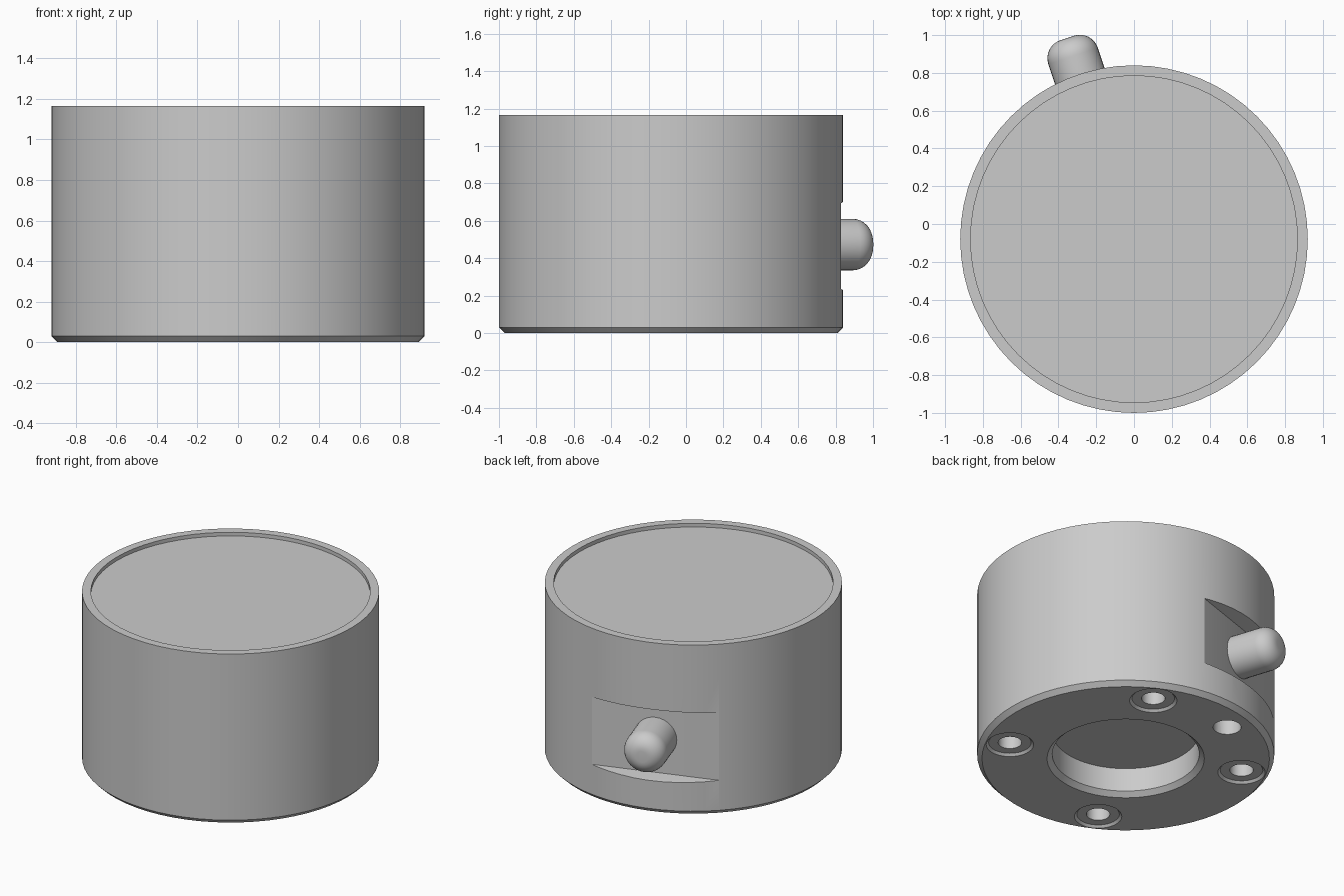
import bpy
import bmesh
import math
from mathutils import Matrix, Vector

if "Cube" in bpy.data.objects:
    bpy.data.objects.remove(bpy.data.objects["Cube"], do_unlink=True)

CENTRE = Vector((0, -0.08, 0))
RADIUS = 0.92
KNOB_ANGLE = math.radians(108.4)

grey = bpy.data.materials.new("plain grey")
grey.use_nodes = True
colour = (0.6, 0.6, 0.6, 1)
grey.diffuse_color = colour
grey.node_tree.nodes["Principled BSDF"].inputs["Base Color"].default_value = colour


def make_object(name, bm, matrix):
    bmesh.ops.recalc_face_normals(bm, faces=bm.faces)
    mesh = bpy.data.meshes.new(name)
    bm.to_mesh(mesh)
    bm.free()
    mesh.materials.append(grey)
    obj = bpy.data.objects.new(name, mesh)
    obj.matrix_world = matrix
    bpy.context.collection.objects.link(obj)
    return obj


def lathe(name, profile, matrix, sides=64):
    """Spin (radius, height) points about z; the profile starts and ends on the axis."""
    bm = bmesh.new()
    verts = [bm.verts.new((r, 0, z)) for r, z in profile]
    edges = [bm.edges.new(pair) for pair in zip(verts, verts[1:])]
    bmesh.ops.spin(bm, geom=verts + edges, axis=(0, 0, 1), cent=(0, 0, 0),
                   angle=math.tau, steps=sides)
    bmesh.ops.remove_doubles(bm, verts=bm.verts, dist=0.0005)
    return make_object(name, bm, matrix)


def extrude_profile(name, profile, half_width, matrix):
    """Extrude an outline in the x-z plane along y."""
    bm = bmesh.new()
    face = bm.faces.new([bm.verts.new((x, -half_width, z)) for x, z in profile])
    side = bmesh.ops.extrude_face_region(bm, geom=[face])["geom"]
    moved = [v for v in side if isinstance(v, bmesh.types.BMVert)]
    bmesh.ops.translate(bm, verts=moved, vec=(0, 2 * half_width, 0))
    return make_object(name, bm, matrix)


def cut(target, cutter):
    cutter.hide_render = True
    mod = target.modifiers.new(cutter.name, 'BOOLEAN')
    mod.operation = 'DIFFERENCE'
    mod.solver = 'EXACT'
    mod.object = cutter
    bpy.context.view_layer.objects.active = target
    bpy.ops.object.modifier_apply(modifier=mod.name)
    bpy.data.objects.remove(cutter, do_unlink=True)


def smooth(obj):
    bpy.ops.object.select_all(action='DESELECT')
    obj.select_set(True)
    bpy.context.view_layer.objects.active = obj
    bpy.ops.object.shade_smooth_by_angle(angle=math.radians(25))


base = Matrix.Translation(CENTRE)
outward = base @ Matrix.Rotation(KNOB_ANGLE, 4, 'Z')

# Main housing with a chamfered foot and a round well underneath
housing = lathe("housing", [
    (0, 0.19), (0.455, 0.19), (0.455, 0.03), (0.487, 0), (0.89, 0),
    (RADIUS, 0.03), (RADIUS, 0.94), (0, 0.94)], base)

# Flat pocket around the knob, with sloped upper and lower walls
pocket = extrude_profile("pocket_cutter", [
    (0.823, 0.235), (0.9, 0.225), (1.1, 0.19),
    (1.1, 0.74), (0.9, 0.705), (0.823, 0.695)], 0.6, outward)
cut(housing, pocket)


def place_on_bottom(angle):
    return (base @ Matrix.Rotation(KNOB_ANGLE + angle, 4, 'Z')
            @ Matrix.Translation((0.737, 0, 0)))


# Four counterbored mounting holes and one plain pin hole
for i in range(4):
    spot = place_on_bottom(math.pi / 4 + i * math.pi / 2)
    cut(housing, lathe("mount_cutter", [
        (0, -0.1), (0.147, -0.1), (0.147, 0), (0.132, 0.015),
        (0.073, 0.015), (0.073, 0.13), (0, 0.13)], spot, 32))
cut(housing, lathe("pin_cutter", [
    (0, -0.1), (0.087, -0.1), (0.087, 0.13), (0, 0.13)],
    place_on_bottom(0), 32))

# Lid with a raised rim around a slightly sunken disc
lid = lathe("lid", [
    (0, 0.94), (RADIUS, 0.94), (RADIUS, 1.165), (0.865, 1.165),
    (0.865, 1.14), (0, 1.14)], base)

# Rounded knob pointing out of the pocket
knob_radius, fillet, tip = 0.138, 0.1, 1.122
knob_profile = [(0, 0.78), (knob_radius, 0.78)]
for i in range(9):
    a = i / 8 * math.pi / 2
    knob_profile.append((knob_radius - fillet + fillet * math.cos(a),
                         tip - fillet + fillet * math.sin(a)))
knob_profile.append((0, tip))
knob = lathe("knob", knob_profile,
             outward @ Matrix.Translation((0, 0, 0.473))
             @ Matrix.Rotation(math.pi / 2, 4, 'Y'), 32)

for part in (housing, lid, knob):
    smooth(part)
